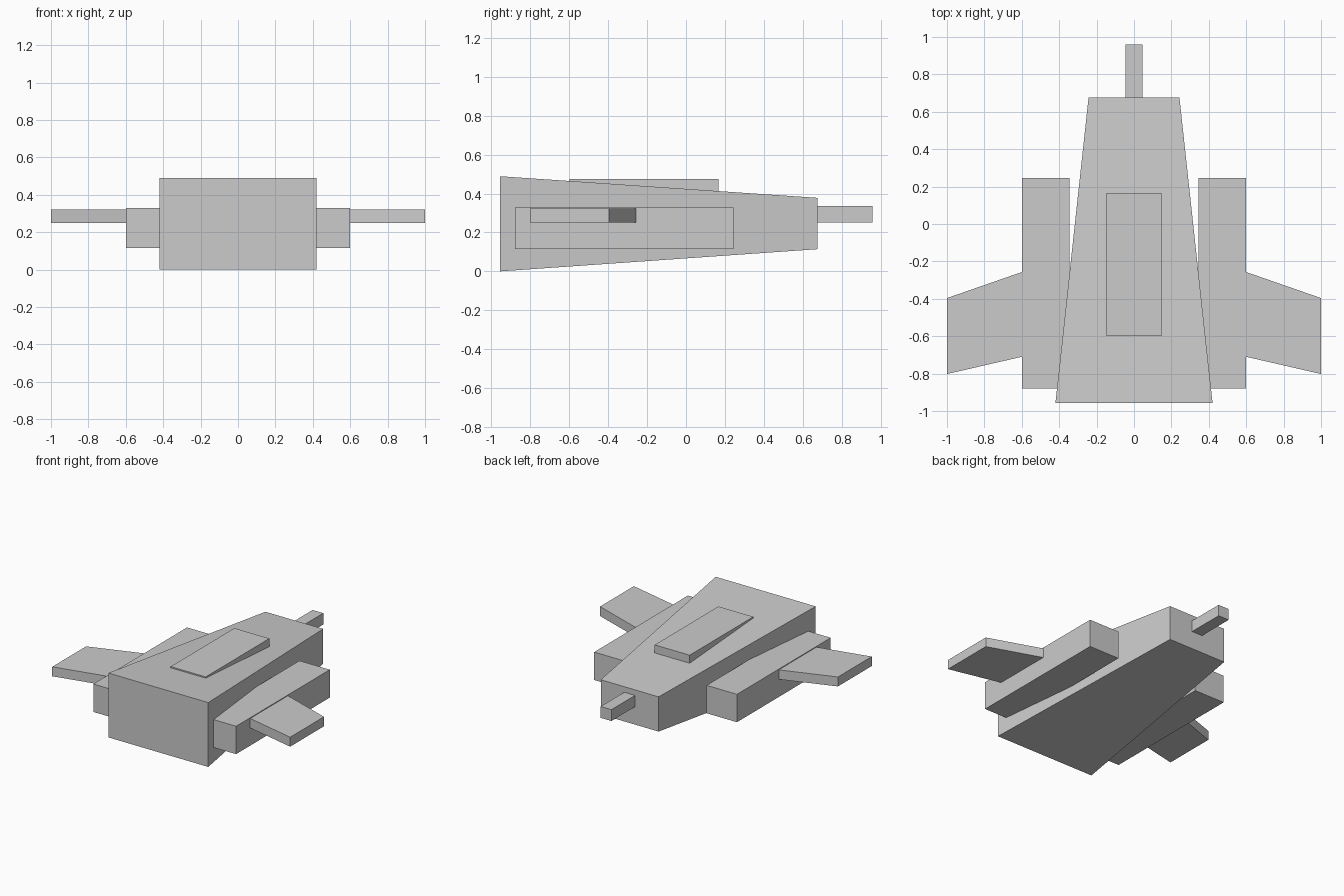
import bpy

if "Cube" in bpy.data.objects:
    bpy.data.objects.remove(bpy.data.objects["Cube"])

grey = bpy.data.materials.new("hull grey")
grey.diffuse_color = (0.6, 0.6, 0.6, 1)
grey.use_nodes = True
grey.node_tree.nodes["Principled BSDF"].inputs["Base Color"].default_value = grey.diffuse_color

FACES = [(0, 3, 2, 1), (4, 5, 6, 7), (0, 1, 5, 4),
         (1, 2, 6, 5), (2, 3, 7, 6), (3, 0, 4, 7)]


def block(name, verts):
    """Six-sided solid from four bottom corners followed by four top corners."""
    mesh = bpy.data.meshes.new(name)
    mesh.from_pydata(verts, [], FACES)
    mesh.materials.append(grey)
    obj = bpy.data.objects.new(name, mesh)
    bpy.context.collection.objects.link(obj)
    return obj


def prism(name, outline, z0, z1):
    """Counter-clockwise plan outline extruded from z0 to z1."""
    return block(name, [(x, y, z) for z in (z0, z1) for x, y in outline])


def box(name, x0, x1, y0, y1, z0, z1):
    return prism(name, [(x0, y0), (x1, y0), (x1, y1), (x0, y1)], z0, z1)


def mirror(obj):
    obj.modifiers.new("mirror", 'MIRROR').use_axis[0] = True


# Tapered fuselage, large at -y and narrow at +y
W, N, Y0, Y1 = 0.42, 0.243, -0.957, 0.676
block("fuselage", [
    (-W, Y0, 0), (W, Y0, 0), (N, Y1, 0.114), (-N, Y1, 0.114),
    (-W, Y0, 0.489), (W, Y0, 0.489), (N, Y1, 0.378), (-N, Y1, 0.378)])

# Raised canopy plate and nose barrel
box("canopy", -0.147, 0.147, -0.598, 0.166, 0.38, 0.474)
box("nose_barrel", -0.045, 0.045, Y1, 0.96, 0.25, 0.336)

# Side pods and swept wings, one on each side
mirror(box("side_pod", 0.345, 0.6, -0.88, 0.245, 0.116, 0.328))
mirror(prism("wing", [(0.6, -0.71), (1, -0.802), (1, -0.396), (0.6, -0.257)],
             0.25, 0.322))
